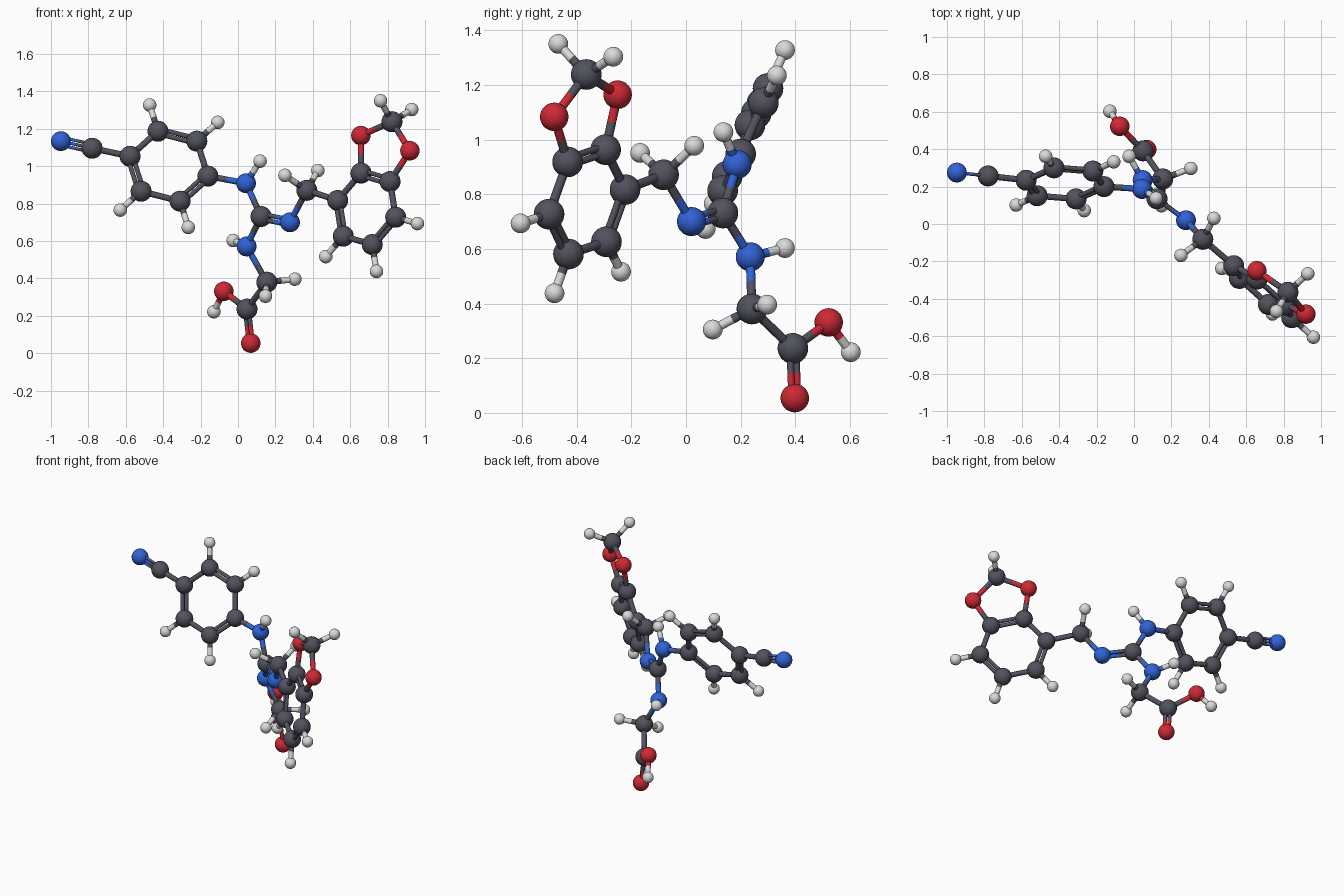
import bpy, bmesh, math
from mathutils import Vector, Matrix

if "Cube" in bpy.data.objects:
    bpy.data.objects.remove(bpy.data.objects["Cube"])


def material(name, rgb):
    m = bpy.data.materials.new(name)
    m.diffuse_color = (*rgb, 1)
    m.use_nodes = True
    m.node_tree.nodes["Principled BSDF"].inputs["Base Color"].default_value = m.diffuse_color
    return m


# element: (part name, radius, material)
KINDS = {
    "C": ("carbon", 0.056, material("slate grey", (0.085, 0.085, 0.115))),
    "N": ("nitrogen", 0.053, material("blue", (0.03, 0.125, 0.68))),
    "O": ("oxygen", 0.052, material("red", (0.62, 0.022, 0.035))),
    "H": ("hydrogen", 0.036, material("light grey", (0.70, 0.70, 0.70))),
}
atoms = {}


def finish(bm, name, mats):
    for f in bm.faces:
        f.smooth = True
    mesh = bpy.data.meshes.new(name)
    bm.to_mesh(mesh)
    bm.free()
    for m in mats:
        mesh.materials.append(m)
    ob = bpy.data.objects.new(name, mesh)
    bpy.context.collection.objects.link(ob)


def atom(key, x, y, z):
    """Ball; the first letter of the key is its element."""
    kind, radius, mat = KINDS[key[0]]
    atoms[key] = Vector((x, y, z))
    bm = bmesh.new()
    bmesh.ops.create_uvsphere(bm, u_segments=32, v_segments=18, radius=radius,
                              matrix=Matrix.Translation(atoms[key]))
    finish(bm, kind + "_ball", [mat])


def bond(a, b, order=1, plane=(0, 1, 0)):
    """Rods from a to b, each half in its own atom's colour."""
    p, q = atoms[a], atoms[b]
    d = q - p
    side = d.cross(Vector(plane)).normalized()
    radius, shifts = {1: (0.0165, [0]),
                      2: (0.0125, [-0.0145, 0.0145]),
                      3: (0.0085, [-0.021, 0, 0.021])}[order]
    turn = d.to_track_quat('Z', 'Y').to_matrix().to_4x4()
    bm = bmesh.new()
    for s in shifts:
        for half, t in enumerate((0.25, 0.75)):
            old = set(bm.faces)
            bmesh.ops.create_cone(
                bm, segments=16, radius1=radius, radius2=radius,
                depth=d.length / 2, cap_ends=False,
                matrix=Matrix.Translation(p + d * t + side * s) @ turn)
            for f in set(bm.faces) - old:
                f.material_index = half
    finish(bm, "bond_rod", [KINDS[a[0]][2], KINDS[b[0]][2]])


def ring(tag, centre, a, b, hydrogens):
    """Flat six-carbon ring with outward hydrogens; returns its normal."""
    c, a, b = Vector(centre), Vector(a), Vector(b)
    spokes = [a, b, b - a, -a, -b, a - b]
    for i, s in enumerate(spokes):
        atom(f"C{tag}{i}", *(c + s))
        if i in hydrogens:
            atom(f"H{tag}{i}", *(c + s * 1.75))
            bond(f"C{tag}{i}", f"H{tag}{i}")
    normal = a.cross(b)
    for i in range(6):
        bond(f"C{tag}{i}", f"C{tag}{(i + 1) % 6}", 1 + i % 2, normal)
    return normal


# Left and right rings
ring("left", (-0.369, 0.217, 1.0), (-0.208, 0.017, 0.053),
     (-0.059, 0.083, 0.187), (1, 2, 4, 5))
ring("right", (0.688, -0.362, 0.772), (-0.155, 0.139, 0.045),
     (-0.03, 0.068, 0.191), (3, 4, 5))

# Triple-bonded tail on the left ring
atom("Ctail", -0.78, 0.257, 1.096)
atom("Ntail", -0.947, 0.275, 1.134)
bond("Cleft0", "Ctail")
bond("Ctail", "Ntail", 3)

# Five-sided ring closing on the right ring
atom("Oa", 0.657, -0.25, 1.164)
atom("Ob", 0.919, -0.482, 1.083)
atom("Ctop", 0.823, -0.365, 1.238)
atom("Htop1", 0.762, -0.467, 1.35)
atom("Htop2", 0.929, -0.266, 1.303)
for pair in (("Cright1", "Oa"), ("Cright2", "Ob"), ("Oa", "Ctop"),
             ("Ob", "Ctop"), ("Ctop", "Htop1"), ("Ctop", "Htop2")):
    bond(*pair)

# Central hub with three nitrogen arms
atom("Chub", 0.123, 0.135, 0.731)
atom("N1", 0.043, 0.187, 0.909)
atom("H1", 0.118, 0.137, 1.027)
atom("N2", 0.278, 0.02, 0.70)
atom("N3", 0.046, 0.235, 0.571)
atom("H3", -0.026, 0.362, 0.603)
atom("Cbridge", 0.368, -0.082, 0.871)
atom("Hbridge1", 0.251, -0.168, 0.951)
atom("Hbridge2", 0.427, 0.03, 0.977)
hub_normal = (atoms["N1"] - atoms["Chub"]).cross(atoms["N2"] - atoms["Chub"])
bond("Chub", "N2", 2, hub_normal)
for pair in (("Cleft3", "N1"), ("N1", "H1"), ("N1", "Chub"), ("Chub", "N3"),
             ("N3", "H3"), ("N2", "Cbridge"), ("Cbridge", "Hbridge1"),
             ("Cbridge", "Hbridge2"), ("Cbridge", "Cright0")):
    bond(*pair)

# Lower acid branch
atom("Clow", 0.154, 0.241, 0.38)
atom("Hlow1", 0.304, 0.297, 0.396)
atom("Hlow2", 0.147, 0.098, 0.305)
atom("Cacid", 0.048, 0.391, 0.236)
atom("Oend", 0.068, 0.398, 0.054)
atom("Oarm", -0.076, 0.522, 0.331)
atom("Harm", -0.129, 0.603, 0.222)
acid_normal = (atoms["Oend"] - atoms["Cacid"]).cross(atoms["Oarm"] - atoms["Cacid"])
bond("Cacid", "Oend", 2, acid_normal)
for pair in (("N3", "Clow"), ("Clow", "Hlow1"), ("Clow", "Hlow2"),
             ("Clow", "Cacid"), ("Cacid", "Oarm"), ("Oarm", "Harm")):
    bond(*pair)
